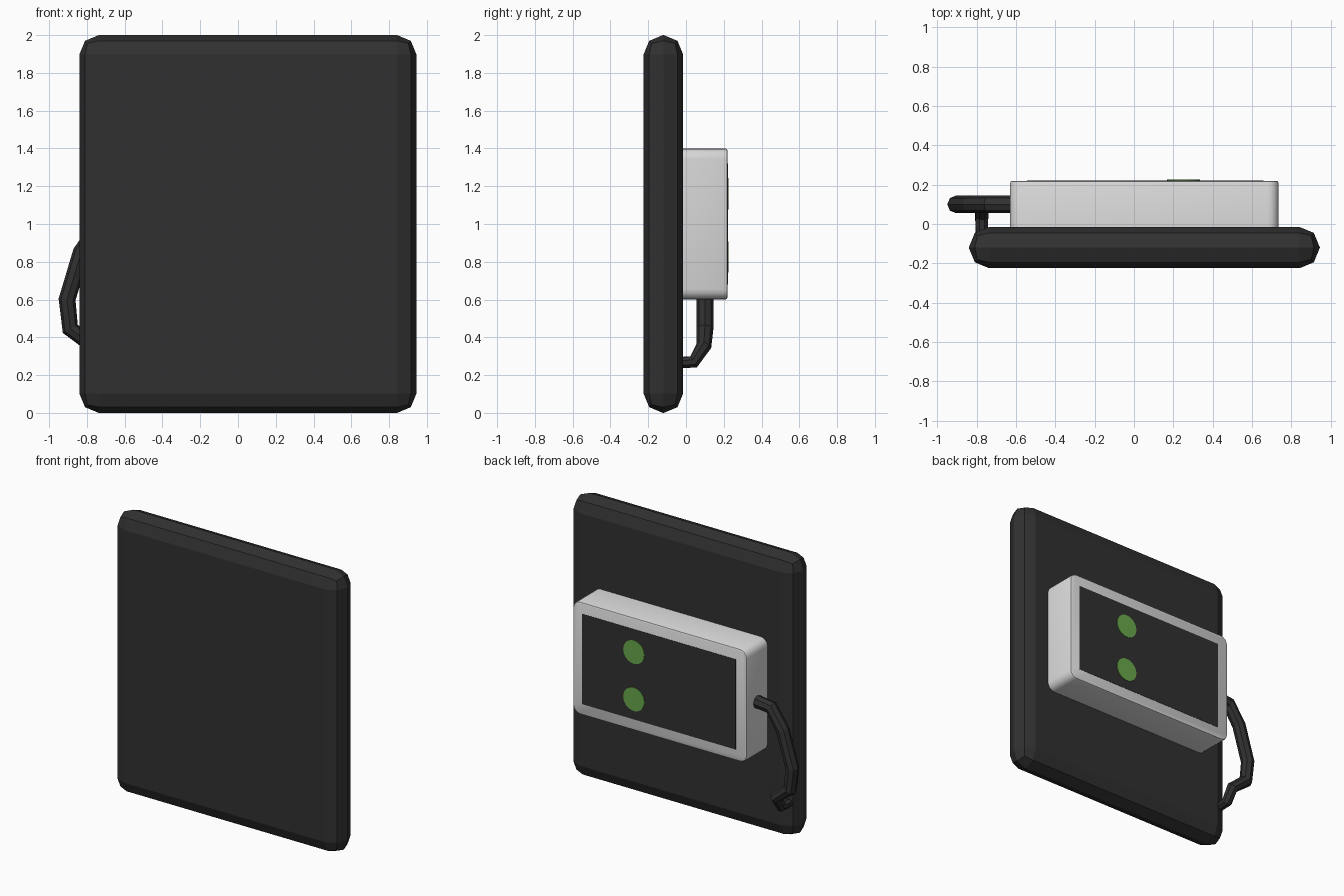
import bpy, bmesh
from math import pi
from mathutils import Matrix, Vector

cube = bpy.data.objects.get("Cube")
if cube:
    bpy.data.objects.remove(cube)


def material(name, rgb):
    m = bpy.data.materials.new(name)
    m.use_nodes = True
    m.diffuse_color = (*rgb, 1)
    m.node_tree.nodes["Principled BSDF"].inputs["Base Color"].default_value = (*rgb, 1)
    return m


charcoal = material("charcoal", (0.03, 0.03, 0.03))
light_grey = material("light grey", (0.7, 0.7, 0.7))
green = material("green", (0.14, 0.39, 0.07))


def finish(bm, name, mats):
    mesh = bpy.data.meshes.new(name)
    bm.to_mesh(mesh)
    bm.free()
    obj = bpy.data.objects.new(name, mesh)
    bpy.context.collection.objects.link(obj)
    for m in mats:
        mesh.materials.append(m)
    return obj


def box(lo, hi):
    bm = bmesh.new()
    lo, hi = Vector(lo), Vector(hi)
    size = Matrix.Diagonal((*(hi - lo), 1))
    bmesh.ops.create_cube(bm, size=1, matrix=Matrix.Translation((lo + hi) / 2) @ size)
    return bm


def bevel(bm, edges, width, segments):
    bmesh.ops.bevel(bm, geom=edges, offset=width, segments=segments,
                    profile=0.5, affect='EDGES')


# Thick panel with faceted rounded edges
bm = box((-0.84, -0.225, 0), (0.945, -0.015, 2))
bevel(bm, bm.edges[:], 0.103, 2)
finish(bm, "panel", [charcoal])

# Control box: rounded corners, then a fine bevel round the back face
bm = box((-0.63, -0.04, 0.6), (0.735, 0.22, 1.4))
bevel(bm, [e for e in bm.edges
           if abs(e.verts[0].co.y - e.verts[1].co.y) > 0.1], 0.055, 4)
bevel(bm, [e for e in bm.edges
           if all(v.co.y > 0.2 for v in e.verts)], 0.012, 2)
control_box = finish(bm, "control_box", [light_grey])
bpy.context.view_layer.objects.active = control_box
control_box.select_set(True)
bpy.ops.object.shade_smooth_by_angle(angle=0.6)

# Dark screen plate on the box
finish(box((-0.545, 0.216, 0.68), (0.66, 0.222, 1.32)), "screen", [charcoal])

# Round green indicator lights
for name, z in (("upper_light", 1.16), ("lower_light", 0.825)):
    bm = bmesh.new()
    bmesh.ops.create_cone(bm, cap_ends=True, segments=32, radius1=0.083,
                          radius2=0.083, depth=0.008,
                          matrix=Matrix.Translation((0.252, 0.222, z))
                          @ Matrix.Rotation(pi / 2, 4, 'X'))
    finish(bm, name, [green])

# Cable from the side of the box back into the panel
path = [(-0.6, 0.1, 1.0, 1), (-0.74, 0.1, 0.985, 1), (-0.83, 0.1, 0.85, 1),
        (-0.905, 0.1, 0.6, 1), (-0.888, 0.1, 0.445, 1),
        (-0.775, 0.095, 0.355, 0.9), (-0.775, 0.04, 0.27, 0.8),
        (-0.775, -0.05, 0.265, 0.7)]
curve = bpy.data.curves.new("cable", 'CURVE')
curve.dimensions = '3D'
curve.bevel_depth = 0.045
curve.bevel_resolution = 2
curve.use_fill_caps = True
spline = curve.splines.new('POLY')
spline.points.add(len(path) - 1)
for point, (x, y, z, r) in zip(spline.points, path):
    point.co = (x, y, z, 1)
    point.radius = r
spline.use_smooth = False
curve.materials.append(charcoal)
bpy.context.collection.objects.link(bpy.data.objects.new("cable", curve))
